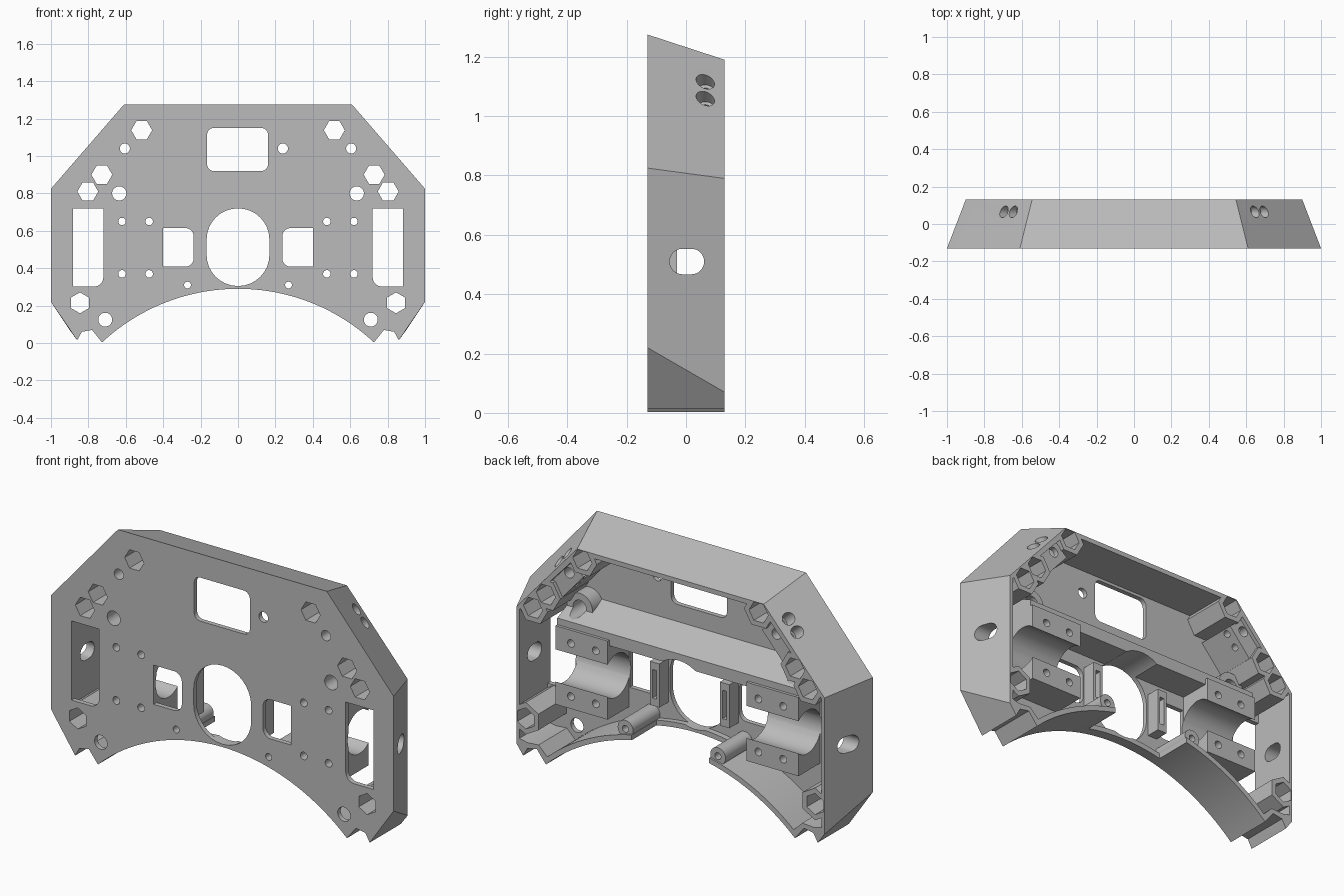
import bpy, bmesh, math
from mathutils import Vector, Matrix

cube = bpy.data.objects.get("Cube")
if cube:
    bpy.data.objects.remove(cube)

grey = bpy.data.materials.new("plain grey")
grey.use_nodes = True
colour = (0.5, 0.5, 0.5, 1)
grey.diffuse_color = colour
grey.node_tree.nodes["Principled BSDF"].inputs["Base Color"].default_value = colour

FRONT, BACK, FLOOR = -0.13, 0.13, -0.105


def finish(name, bm):
    bmesh.ops.recalc_face_normals(bm, faces=bm.faces)
    mesh = bpy.data.meshes.new(name)
    bm.to_mesh(mesh)
    bm.free()
    obj = bpy.data.objects.new(name, mesh)
    bpy.context.collection.objects.link(obj)
    mesh.materials.append(grey)
    return obj


def prism(name, pts, a, b, axis="y", end_pts=None):
    """Loft an outline along y (points are x, z) or along x (points are y, z)."""
    put = (lambda p, t: (p[0], t, p[1])) if axis == "y" else (lambda p, t: (t, p[0], p[1]))
    bm = bmesh.new()
    near = [bm.verts.new(put(p, a)) for p in pts]
    far = [bm.verts.new(put(p, b)) for p in (end_pts or pts)]
    bm.faces.new(near)
    bm.faces.new(far)
    n = len(pts)
    for i in range(n):
        j = (i + 1) % n
        bm.faces.new((near[i], near[j], far[j], far[i]))
    return finish(name, bm)


def rod(name, start, end, r):
    start, end = Vector(start), Vector(end)
    d = end - start
    m = Matrix.Translation((start + end) / 2) @ d.to_track_quat("Z", "Y").to_matrix().to_4x4()
    bm = bmesh.new()
    bmesh.ops.create_cone(bm, cap_ends=True, segments=32, radius1=r, radius2=r, depth=d.length, matrix=m)
    return finish(name, bm)


def ring(x, z, r, n=32, turn=0.0):
    return [(x + r * math.cos(turn + math.tau * i / n), z + r * math.sin(turn + math.tau * i / n))
            for i in range(n)]


def rounded(x0, x1, z0, z1, radii):
    """Rectangle with its own radius at each corner, from lower left, anticlockwise."""
    pts = []
    corners = ((x0, z0, 1, 1), (x1, z0, -1, 1), (x1, z1, -1, -1), (x0, z1, 1, -1))
    for k, ((x, z, sx, sz), r) in enumerate(zip(corners, radii)):
        if r == 0:
            pts.append((x, z))
            continue
        for i in range(9):
            t = math.pi + k * math.pi / 2 + i * math.pi / 16
            pts.append((x + sx * r + r * math.cos(t), z + sz * r + r * math.sin(t)))
    return pts


def box(x0, x1, z0, z1):
    return rounded(x0, x1, z0, z1, (0, 0, 0, 0))


def flip(pts, s):
    return [(s * x, z) for x, z in pts]


def cut(target, cutter):
    cutter.hide_render = True
    mod = target.modifiers.new("cut", "BOOLEAN")
    mod.operation, mod.solver, mod.object = "DIFFERENCE", "EXACT", cutter
    bpy.context.view_layer.update()
    deps = bpy.context.evaluated_depsgraph_get()
    mesh = bpy.data.meshes.new_from_object(target.evaluated_get(deps))
    target.modifiers.clear()
    target.data = mesh
    bpy.data.objects.remove(cutter)


def outline(half, r, x_end):
    """Half outline from top to foot, mirrored and closed by the lower arch."""
    arch = []
    for i in range(49):
        x = x_end - 2 * x_end * i / 48
        arch.append((x, -0.775 + math.sqrt(r * r - x * x)))
    return half + arch + [(-x, z) for x, z in reversed(half)]


# Outer shell: large front outline tapering to a smaller back
foot = [(0.86, 0.015), (0.835, 0.06), (0.78, 0.07)]
front = outline([(0.61, 1.275), (1, 0.825), (1, 0.22)] + foot, 1.065, 0.727)
back = outline([(0.545, 1.19), (0.90, 0.79), (0.90, 0.07)] + foot, 1.065, 0.727)
shell = prism("housing_shell", front, FRONT, BACK, end_pts=back)

# Hollow, with the features that stay solid taken out of it
inner = [(0.53, 1.165), (0.882, 0.78), (0.882, 0.10), (0.835, 0.09), (0.77, 0.095)]
hollow = prism("hollow", outline(inner, 1.092, 0.72), FLOOR, 0.2)
HEXES = [(0.515, 1.138, 0), (0.728, 0.90, 0), (0.803, 0.81, 0), (0.845, 0.215, math.pi / 6)]
SCREWS = [(x, z) for x in (0.475, 0.62) for z in (0.37, 0.65)]
rib = [(-0.2, 0.87), (-0.105, 0.83), (0.06, 0.755), (0.06, 0.69), (-0.2, 0.69)]
cut(hollow, prism("cross_rib", rib, -0.71, 0.71, "x"))
for s in (1, -1):
    for x, z, turn in HEXES:
        cut(hollow, prism("hex_boss", flip(ring(x, z, 0.085, 6, turn), s), -0.2, 0.3))
    cut(hollow, prism("motor_cradle", flip(box(0.405, 0.71, 0.305, 0.72), s), -0.2, 0.075))
    cut(hollow, prism("hinge_boss", flip(ring(0.27, 0.31, 0.045), s), -0.2, 0.12))
    cut(hollow, prism("round_boss", flip(ring(0.635, 0.80, 0.075), s), -0.2, -0.02))
    cut(hollow, prism("sensor_post", flip(box(0.177, 0.232, 0.39, 0.62), s), -0.2, -0.03))
    u, v = Vector((0.66, -0.75)), Vector((0.75, 0.66))
    c = Vector((0.655, 1.025))
    pad = [tuple(c + a * u + b * v) for a, b in ((-0.1, -0.09), (0.1, -0.09), (0.1, 0.12), (-0.1, 0.12))]
    cut(hollow, prism("bolt_pad", flip(pad, s), -0.2, 0.11))
cut(shell, hollow)

# Low sill below the central opening
cut(shell, prism("sill_gap", box(-0.226, 0.226, 0.2, 0.37), -0.075, 0.3))

# Central openings
openings = [rounded(-0.165, 0.16, 0.92, 1.15, (0.035,) * 4),
            rounded(-0.168, 0.168, 0.305, 0.72, (0.167,) * 4),
            ring(0.24, 1.04, 0.027)]
# Paired openings
for s in (1, -1):
    pair = [rounded(0.237, 0.402, 0.408, 0.615, (0.045, 0, 0, 0.045)),
            rounded(0.72, 0.882, 0.302, 0.72, (0.05, 0, 0, 0)),
            ring(0.605, 1.04, 0.027), ring(0.635, 0.80, 0.038),
            ring(0.27, 0.31, 0.018), ring(0.71, 0.125, 0.037)]
    pair += [ring(x, z, 0.02, 20) for x, z in SCREWS]
    pair += [ring(x, z, 0.056, 6, turn) for x, z, turn in HEXES]
    openings += [flip(p, s) for p in pair]
for pts in openings:
    cut(shell, prism("opening", pts, -0.3, 0.3))

for s in (1, -1):
    # Round motor bed, side slot and post slot
    cut(shell, rod("motor_bed", (s * 0.39, 0, 0.51), (s * 0.725, 0, 0.51), 0.114))
    slot = rounded(-0.055, 0.061, 0.467, 0.553, (0.0425,) * 4)
    cut(shell, prism("side_slot", slot, s * 0.78, s * 1.1, "x"))
    cut(shell, prism("post_slot", flip(box(0.192, 0.217, 0.43, 0.58), s), -0.08, 0.1))
    # Counterbored bolt holes in the slanted sides
    for x, z in ((0.645, 1.115), (0.695, 1.058)):
        def along(t):
            return (s * (x + 0.75 * t), 0.065, z + 0.66 * t)
        cut(shell, rod("counterbore", along(-0.05), along(0.1), 0.031))
        cut(shell, rod("bolt_hole", along(-0.2), along(0.05), 0.018))

# Smooth the curved walls, keep edges crisp
bpy.ops.object.select_all(action="DESELECT")
shell.select_set(True)
bpy.context.view_layer.objects.active = shell
bpy.ops.object.shade_smooth_by_angle(angle=math.radians(25))
